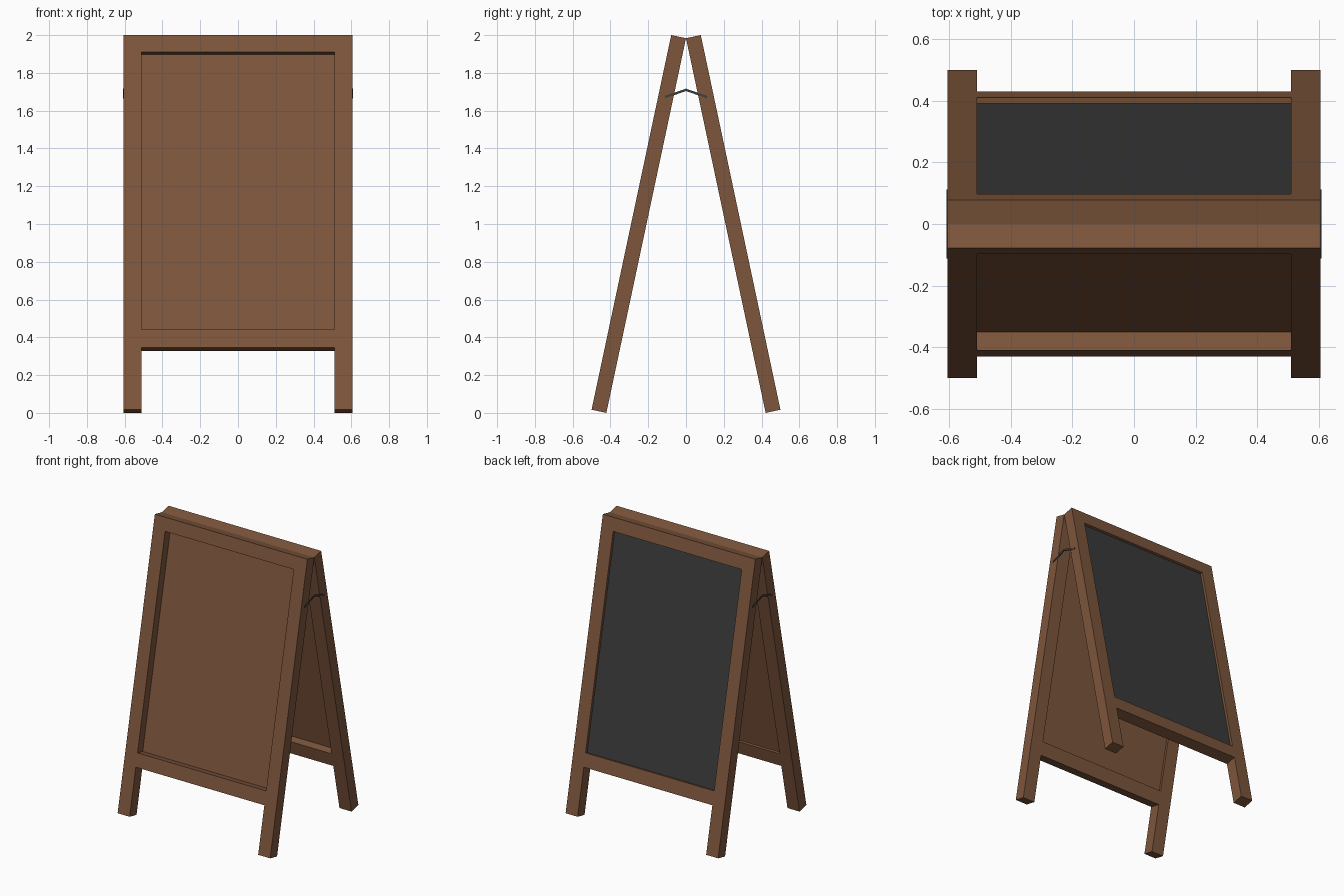
import bpy, bmesh
from math import atan2, hypot, cos
from mathutils import Matrix

cube = bpy.data.objects.get("Cube")
if cube:
    bpy.data.objects.remove(cube, do_unlink=True)


def material(name, rgb):
    m = bpy.data.materials.new(name)
    m.use_nodes = True
    col = (*rgb, 1)
    m.diffuse_color = col
    bsdf = next(n for n in m.node_tree.nodes if n.type == 'BSDF_PRINCIPLED')
    bsdf.inputs["Base Color"].default_value = col
    return m


wood = material("brown wood", (0.205, 0.093, 0.045))
chalk = material("chalkboard grey", (0.043, 0.043, 0.043))
metal = material("dark metal", (0.05, 0.05, 0.05))

# Main dimensions, measured along the leaning frame
HALF, INNER, THICK = 0.605, 0.51, 0.08
LENGTH, RAIL_LOW, RAIL_TOP, OPEN_TOP = 2.028, 0.336, 0.433, 1.935
TILT = atan2(0.4216, 1.9834)
HINGE_Z = LENGTH * cos(TILT)


def finish(bm, name, mat, matrix=Matrix()):
    bmesh.ops.recalc_face_normals(bm, faces=bm.faces)
    bm.transform(matrix)
    mesh = bpy.data.meshes.new(name)
    bm.to_mesh(mesh)
    bm.free()
    mesh.materials.append(mat)
    ob = bpy.data.objects.new(name, mesh)
    bpy.context.collection.objects.link(ob)
    return ob


def extrude(bm, vec):
    geo = bmesh.ops.extrude_face_region(bm, geom=bm.faces[:])["geom"]
    bmesh.ops.translate(bm, vec=vec, verts=[v for v in geo if isinstance(v, bmesh.types.BMVert)])


def frame(name, y0, matrix):
    """Two legs with a top and a lower rail, in one piece."""
    bm = bmesh.new()
    xs = [-HALF, -INNER, INNER, HALF]
    zs = [0, RAIL_LOW, RAIL_TOP, OPEN_TOP, LENGTH]
    grid = [[bm.verts.new((x, y0, z)) for z in zs] for x in xs]
    for i in range(3):
        for j in range(4):
            if i == 1 and j in (0, 2):
                continue
            bm.faces.new((grid[i][j], grid[i + 1][j], grid[i + 1][j + 1], grid[i][j + 1]))
    bmesh.ops.delete(bm, geom=[v for v in bm.verts if not v.link_faces], context='VERTS')
    extrude(bm, (0, THICK, 0))
    finish(bm, name, wood, matrix)


def panel(name, y0, y1, mat, matrix):
    bm = bmesh.new()
    corners = [(-INNER, RAIL_TOP), (INNER, RAIL_TOP), (INNER, OPEN_TOP), (-INNER, OPEN_TOP)]
    bm.faces.new([bm.verts.new((x, y0, z)) for x, z in corners])
    extrude(bm, (0, y1 - y0, 0))
    finish(bm, name, mat, matrix)


def leaning(angle):
    return (Matrix.Translation((0, 0, HINGE_Z)) @ Matrix.Rotation(angle, 4, 'X')
            @ Matrix.Translation((0, 0, -LENGTH)))


# Front and back frames lean together at the top inner edge
front, back = leaning(-TILT), leaning(TILT)
frame("front_frame", -THICK, front)
panel("front_panel", -0.02, -0.016, wood, front)
frame("back_frame", 0, back)
panel("back_panel", 0.055, 0.058, wood, back)
panel("chalkboard", 0.058, 0.0615, chalk, back)

# Folding stay bars on both sides
for side, label in ((1, "left"), (-1, "right")):
    bm = bmesh.new()
    path = [(-0.112, 1.672), (0, 1.71), (0.112, 1.672)]
    half = 0.0065
    low = [bm.verts.new((side * (HALF - 0.002), y, z - half)) for y, z in path]
    high = [bm.verts.new((side * (HALF - 0.002), y, z + half)) for y, z in path]
    for i in range(2):
        bm.faces.new((low[i], low[i + 1], high[i + 1], high[i]))
    extrude(bm, (side * 0.006, 0, 0))
    finish(bm, label + "_stay_bar", metal)
